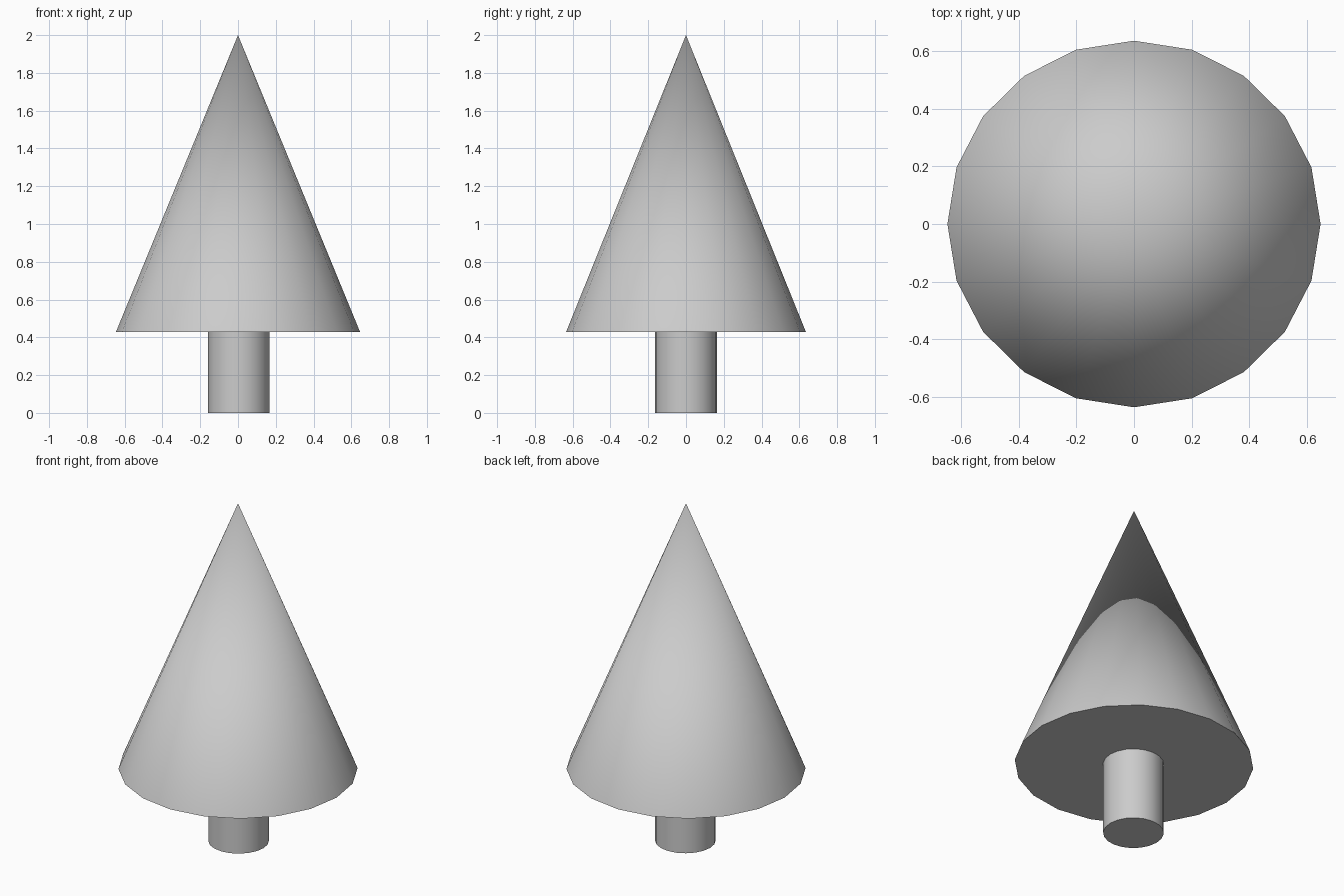
import bpy
import math

if "Cube" in bpy.data.objects:
    bpy.data.objects.remove(bpy.data.objects["Cube"])

SIDES = 20
BASE_Z = 0.428


def cone(name, r_bottom, r_top, z0, z1, x=0.0, stretch=1.0):
    """Round tapered part between two heights, edges kept sharp at the rims."""
    bpy.ops.mesh.primitive_cone_add(vertices=SIDES, radius1=r_bottom, radius2=r_top,
                                    depth=z1 - z0, location=(x, 0, (z0 + z1) / 2))
    obj = bpy.context.object
    obj.name = name
    obj.scale.x = stretch
    bpy.ops.object.transform_apply(location=False, rotation=False, scale=True)
    bpy.ops.object.shade_smooth_by_angle(angle=math.radians(40))
    return obj


# Trunk, tucked just inside the foliage
cone("trunk", 0.163, 0.163, 0.0, BASE_Z + 0.005, x=0.004)

# Foliage, slightly wider in x than in y, closed underneath
cone("foliage", 0.635, 0.0, BASE_Z, 2.0, stretch=1.018)
